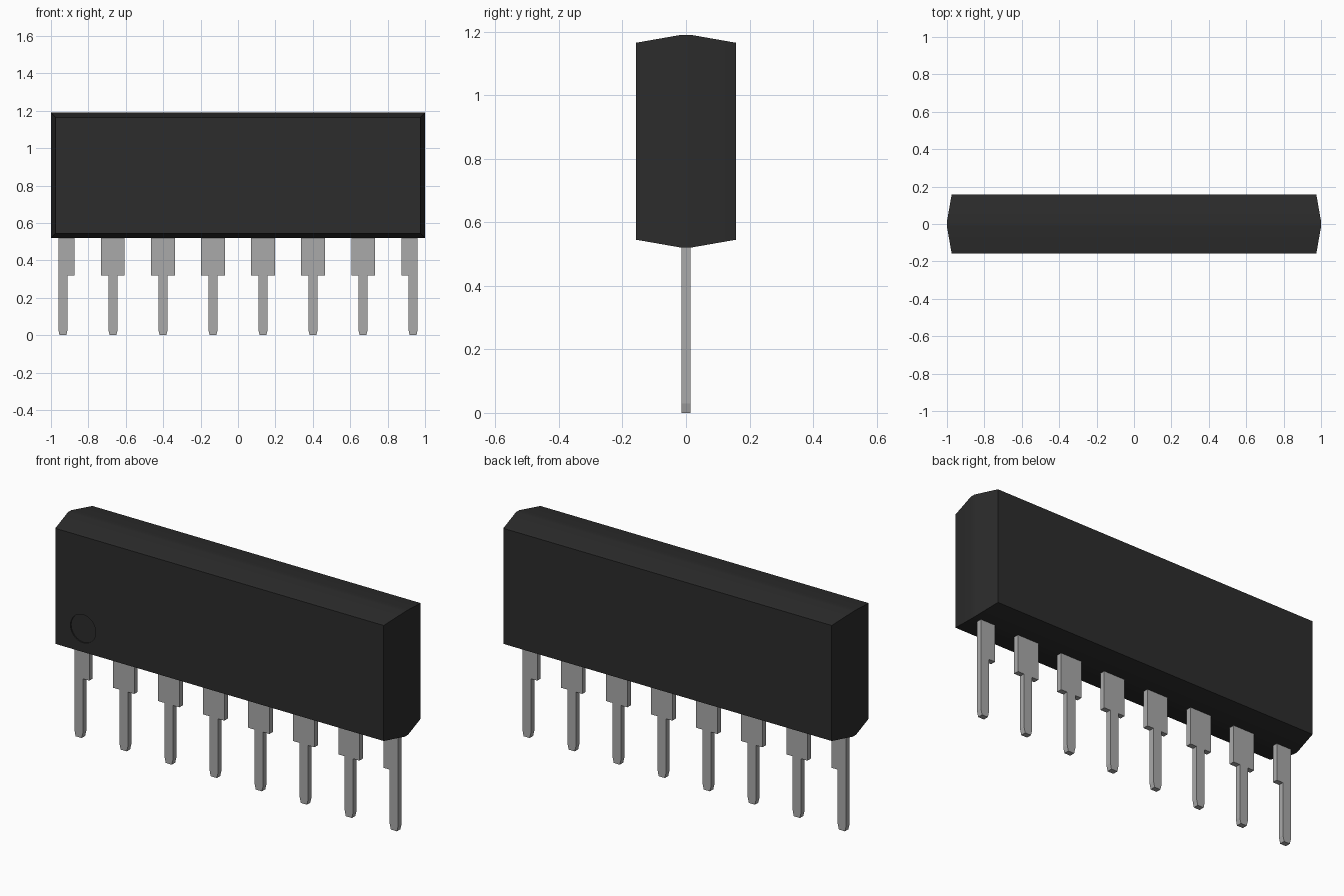
import bpy
import bmesh
from math import radians

if "Cube" in bpy.data.objects:
    bpy.data.objects.remove(bpy.data.objects["Cube"])


def material(name, value, roughness):
    m = bpy.data.materials.new(name)
    m.use_nodes = True
    colour = (value, value, value, 1)
    m.diffuse_color = colour
    shader = m.node_tree.nodes["Principled BSDF"]
    shader.inputs["Base Color"].default_value = colour
    shader.inputs["Roughness"].default_value = roughness
    return m


black = material("black plastic", 0.025, 0.6)
grey = material("grey metal", 0.4, 0.4)


def loft(name, rings, mat):
    """Join matching rings of points into a closed solid."""
    bm = bmesh.new()
    loops = [[bm.verts.new(p) for p in ring] for ring in rings]
    n = len(loops[0])
    for a, b in zip(loops, loops[1:]):
        for i in range(n):
            j = (i + 1) % n
            bm.faces.new((a[i], a[j], b[j], b[i]))
    bm.faces.new(loops[0])
    bm.faces.new(loops[-1])
    bmesh.ops.recalc_face_normals(bm, faces=bm.faces[:])
    mesh = bpy.data.meshes.new(name)
    bm.to_mesh(mesh)
    bm.free()
    mesh.materials.append(mat)
    obj = bpy.data.objects.new(name, mesh)
    bpy.context.collection.objects.link(obj)
    return obj


def select_only(obj):
    bpy.ops.object.select_all(action="DESELECT")
    obj.select_set(True)
    bpy.context.view_layer.objects.active = obj


# Moulded body: widest along the middle band, drafted towards front and back
BOTTOM, TOP, DRAFT, HALF_DEPTH, BAND = 0.52, 1.19, 0.025, 0.157, 0.014


def body_ring(y, inset):
    x, low, high = 1 - inset, BOTTOM + inset, TOP - inset
    return [(-x, y, low), (x, y, low), (x, y, high), (-x, y, high)]


body = loft("body", [body_ring(-HALF_DEPTH, DRAFT), body_ring(-BAND, 0),
                     body_ring(BAND, 0), body_ring(HALF_DEPTH, DRAFT)], black)

# Shallow round pin-one recess in the front
bpy.ops.mesh.primitive_cylinder_add(vertices=32, radius=0.075, depth=0.02,
                                    location=(-0.81, -HALF_DEPTH - 0.004, 0.67),
                                    rotation=(radians(90), 0, 0))
cutter = bpy.context.object
cutter.name = "recess_cutter"
cutter.data.materials.append(black)
cut = body.modifiers.new("pin one recess", "BOOLEAN")
cut.operation = "DIFFERENCE"
cut.solver = "EXACT"
cut.object = cutter
select_only(body)
bpy.ops.object.modifier_apply(modifier=cut.name)
bpy.data.objects.remove(cutter)
bpy.ops.object.shade_smooth_by_angle(angle=radians(30))

# Row of flat pins; the end pins have a shoulder on the inner side only
COUNT, PITCH = 8, 0.2674
HALF_PIN, SHOULDER, TIP, THICK = 0.025, 0.063, 0.018, 0.0145
for i in range(COUNT):
    x = (i - (COUNT - 1) / 2) * PITCH
    left = HALF_PIN if i == 0 else SHOULDER
    right = HALF_PIN if i == COUNT - 1 else SHOULDER
    outline = [(-TIP, 0), (TIP, 0), (HALF_PIN, 0.03), (HALF_PIN, 0.32),
               (right, 0.32), (right, 0.56), (-left, 0.56), (-left, 0.32),
               (-HALF_PIN, 0.32), (-HALF_PIN, 0.03)]
    # Drop the doubled corner where there is no shoulder
    outline = list(dict.fromkeys(outline))
    loft(f"pin_{i + 1}", [[(x + u, y, z) for u, z in outline]
                          for y in (-THICK, THICK)], grey)
